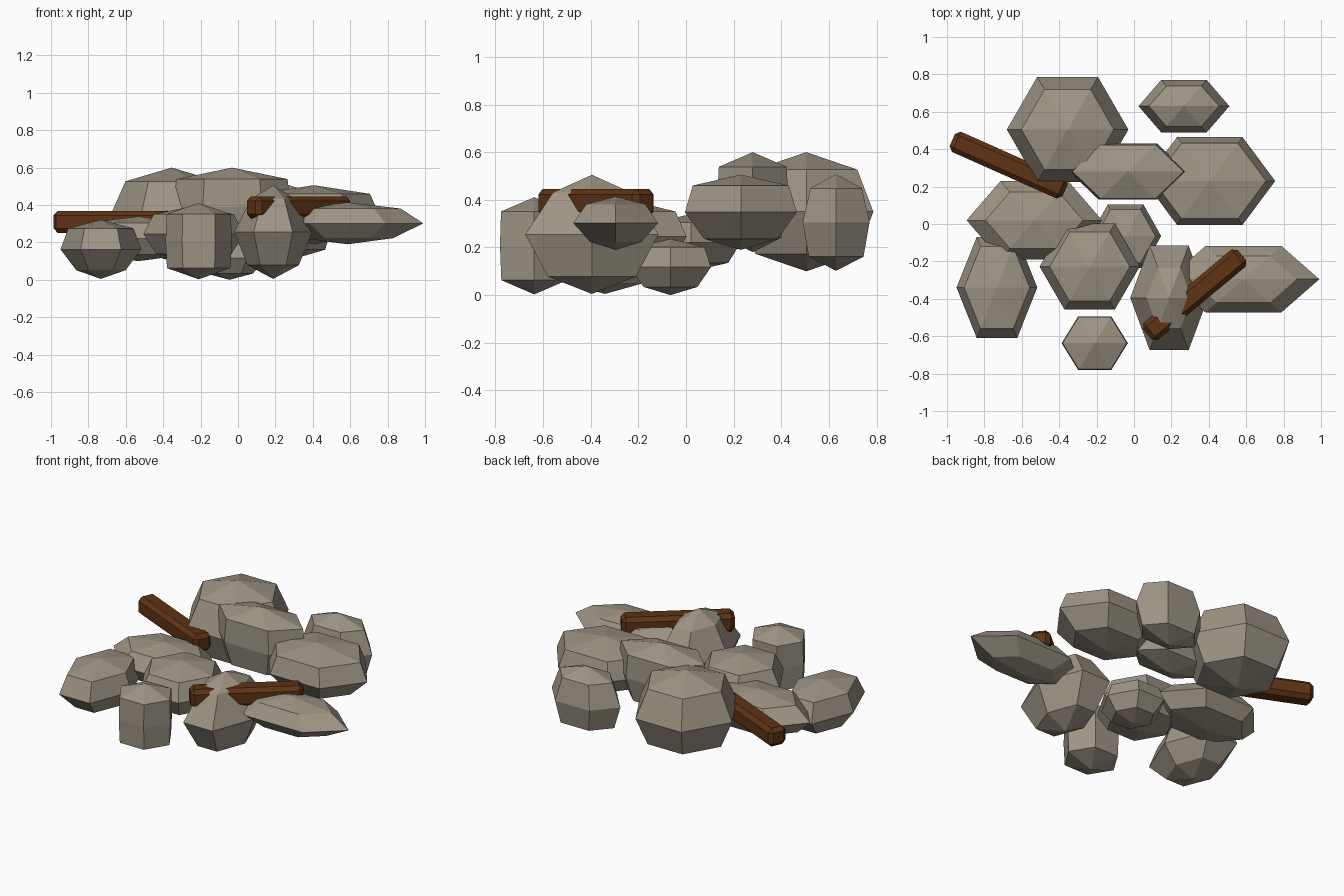
import bpy, bmesh, math
from mathutils import Matrix

if "Cube" in bpy.data.objects:
    bpy.data.objects.remove(bpy.data.objects["Cube"])


def material(name, rgb):
    m = bpy.data.materials.new(name)
    m.diffuse_color = (*rgb, 1)
    m.use_nodes = True
    m.node_tree.nodes["Principled BSDF"].inputs["Base Color"].default_value = m.diffuse_color
    return m


STONE = material("grey stone", (0.34, 0.30, 0.235))
WOOD = material("dark wood", (0.112, 0.033, 0.007))


def make_object(name, bm, mat):
    bmesh.ops.recalc_face_normals(bm, faces=bm.faces)
    mesh = bpy.data.meshes.new(name)
    bm.to_mesh(mesh)
    bm.free()
    mesh.materials.append(mat)
    obj = bpy.data.objects.new(name, mesh)
    bpy.context.collection.objects.link(obj)


# Six-sided boulder: two poles and three rings, shoulder rings set by ratio
def rock(name, centre, radii, upper, lower):
    bm = bmesh.new()
    cx, cy, cz = centre
    rx, ry, rz = radii
    rings = []
    for ratio, level in ((lower, -0.707), (1, 0), (upper, 0.707)):
        rings.append([bm.verts.new((cx + rx * ratio * math.cos(i * math.pi / 3),
                                    cy + ry * ratio * math.sin(i * math.pi / 3),
                                    cz + rz * level)) for i in range(6)])
    bottom = bm.verts.new((cx, cy, cz - rz))
    top = bm.verts.new((cx, cy, cz + rz))
    for i in range(6):
        j = (i + 1) % 6
        bm.faces.new((bottom, rings[0][j], rings[0][i]))
        bm.faces.new((top, rings[2][i], rings[2][j]))
        for a, b in zip(rings, rings[1:]):
            bm.faces.new((a[i], a[j], b[j], b[i]))
    make_object(name, bm, STONE)


# Chamfered wooden beam lying flat
def beam(name, centre, length, width, angle):
    bm = bmesh.new()
    bmesh.ops.create_cube(bm, size=1, matrix=Matrix.Diagonal((length, width, width, 1)))
    bmesh.ops.bevel(bm, geom=bm.edges[:], offset=0.024, segments=1, affect='EDGES')
    bm.transform(Matrix.Translation(centre) @ Matrix.Rotation(math.radians(angle), 4, 'Z'))
    make_object(name, bm, WOOD)


# Rocks: centre, radii, upper and lower shoulder ratios
ROCKS = {
    "back_left_boulder": ((-0.355, 0.505, 0.35), (0.325, 0.325, 0.25), 0.76, 0.76),
    "back_middle_rock": ((-0.032, 0.28, 0.39), (0.313, 0.173, 0.21), 0.95, 0.8),
    "back_right_small_rock": ((0.267, 0.63, 0.305), (0.243, 0.162, 0.203), 0.77, 0.82),
    "right_rock": ((0.405, 0.23, 0.348), (0.35, 0.271, 0.158), 0.86, 0.66),
    "front_right_slab": ((0.585, -0.295, 0.302), (0.406, 0.205, 0.112), 0.70, 0.60),
    "front_pointed_rock": ((0.188, -0.395, 0.255), (0.208, 0.323, 0.25), 0.58, 0.66),
    "front_small_rock": ((-0.21, -0.637, 0.207), (0.177, 0.166, 0.204), 0.97, 0.96),
    "front_left_rock": ((-0.733, -0.34, 0.163), (0.216, 0.312, 0.158), 0.81, 0.61),
    "left_slab": ((-0.533, 0.02, 0.22), (0.362, 0.242, 0.12), 0.72, 0.75),
    "middle_rock": ((-0.237, -0.228, 0.245), (0.268, 0.266, 0.15), 0.80, 0.75),
    "low_centre_rock": ((-0.045, -0.065, 0.118), (0.19, 0.196, 0.118), 0.84, 0.67),
}
for name, args in ROCKS.items():
    rock(name, *args)

# Broken beams among the rubble
beam("left_beam", (-0.67, 0.315, 0.31), 0.66, 0.118, -24)
beam("right_beam", (0.324, -0.378, 0.387), 0.66, 0.118, 40)
